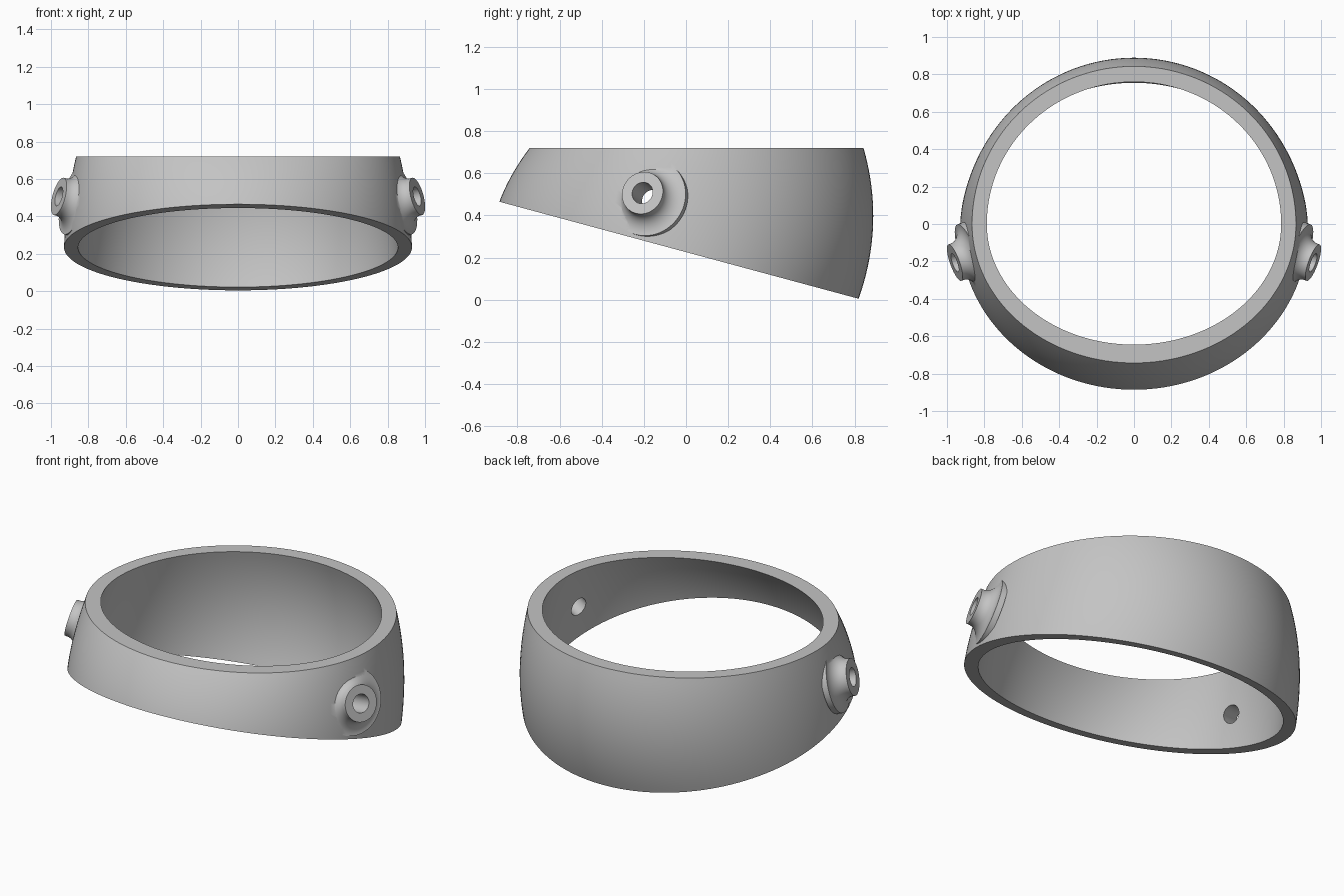
import bpy, bmesh
from math import sin, cos, pi, radians
from mathutils import Vector

cube = bpy.data.objects.get("Cube")
if cube:
    bpy.data.objects.remove(cube)

SEGMENTS, LEVELS, TOP = 144, 20, 0.72

grey = bpy.data.materials.new("plain grey")
grey.use_nodes = True
grey.diffuse_color = (0.55, 0.55, 0.55, 1)
grey.node_tree.nodes["Principled BSDF"].inputs["Base Color"].default_value = grey.diffuse_color


def make_object(name, bm):
    bmesh.ops.recalc_face_normals(bm, faces=bm.faces)
    mesh = bpy.data.meshes.new(name)
    bm.to_mesh(mesh)
    bm.free()
    mesh.materials.append(grey)
    obj = bpy.data.objects.new(name, mesh)
    bpy.context.collection.objects.link(obj)
    return obj


def skin(bm, rings, closed=False):
    """Bridge successive rings of vertices with quads."""
    pairs = list(zip(rings, rings[1:]))
    if closed:
        pairs.append((rings[-1], rings[0]))
    for a, b in pairs:
        n = len(a)
        for i in range(n):
            bm.faces.new((a[i], a[(i + 1) % n], b[(i + 1) % n], b[i]))


def wall_ring(bm, t, bottom, top):
    """Ring at height fraction t between the tilted lower and flat upper outline."""
    ring = []
    low_x, low_y, low_c = bottom
    top_x, top_front, top_back = top
    for i in range(SEGMENTS):
        a = 2 * pi * i / SEGMENTS
        c, s = cos(a), sin(a)
        y = low_c + low_y * s
        low = Vector((low_x * c, y, 0.226 - 0.27 * y))
        high = Vector((top_x * c, (top_back if s > 0 else top_front) * s, TOP))
        bulge = (0.012 + 0.045 * max(0, s) ** 2) * 4 * t * (1 - t)
        ring.append(bm.verts.new(low.lerp(high, t) + Vector((c, s, 0)) * bulge))
    return ring


def revolve(name, profile, centre, axis):
    """Solid of revolution from (radius, depth below centre) pairs."""
    bm = bmesh.new()
    turn = axis.to_track_quat('Z', 'Y')
    rings = []
    for r, depth in profile:
        rings.append([bm.verts.new(centre + turn @ Vector(
            (r * cos(2 * pi * i / 64), r * sin(2 * pi * i / 64), -depth))) for i in range(64)])
    skin(bm, rings)
    bm.faces.new(rings[0])
    bm.faces.new(rings[-1])
    return make_object(name, bm)


def combine(target, tool, operation):
    mod = target.modifiers.new(operation.lower(), 'BOOLEAN')
    mod.operation = operation
    mod.solver = 'EXACT'
    mod.object = tool
    bpy.ops.object.modifier_apply(modifier=mod.name)
    bpy.data.objects.remove(tool)


# Curved band: outer skin upward, inner skin downward
bm = bmesh.new()
steps = [i / LEVELS for i in range(LEVELS + 1)]
outer = [wall_ring(bm, t, (0.93, 0.853, -0.033), (0.866, 0.743, 0.843)) for t in steps]
inner = [wall_ring(bm, t, (0.855, 0.783, -0.028), (0.787, 0.645, 0.76)) for t in reversed(steps)]
skin(bm, outer + inner, closed=True)
band = make_object("band", bm)
bpy.context.view_layer.objects.active = band
band.select_set(True)
bpy.context.view_layer.update()

# Flared side bosses, measured down to the wall
bosses, drills = [], []
for side in (1, -1):
    centre = Vector((0.958 * side, -0.207, 0.507))
    axis = Vector((side, -0.36, 0.27)).normalized()
    hit, point, normal, index = band.ray_cast(centre, -axis)
    gap = (point - centre).length if hit else 0.08
    profile = [(0.103, 0)]
    for i in range(13):
        a = pi / 2 * i / 12
        profile.append((0.103 + 0.085 * (1 - cos(a)), 0.012 + gap * sin(a)))
    profile.append((0.188, gap + 0.045))
    bosses.append(revolve("boss", profile, centre, axis))
    drills.append(revolve("drill", [(0.052, -0.1), (0.052, 0.35)], centre, axis))

for boss in bosses:
    combine(band, boss, 'UNION')
for drill in drills:
    combine(band, drill, 'DIFFERENCE')

bpy.ops.object.shade_smooth_by_angle(angle=radians(35))
